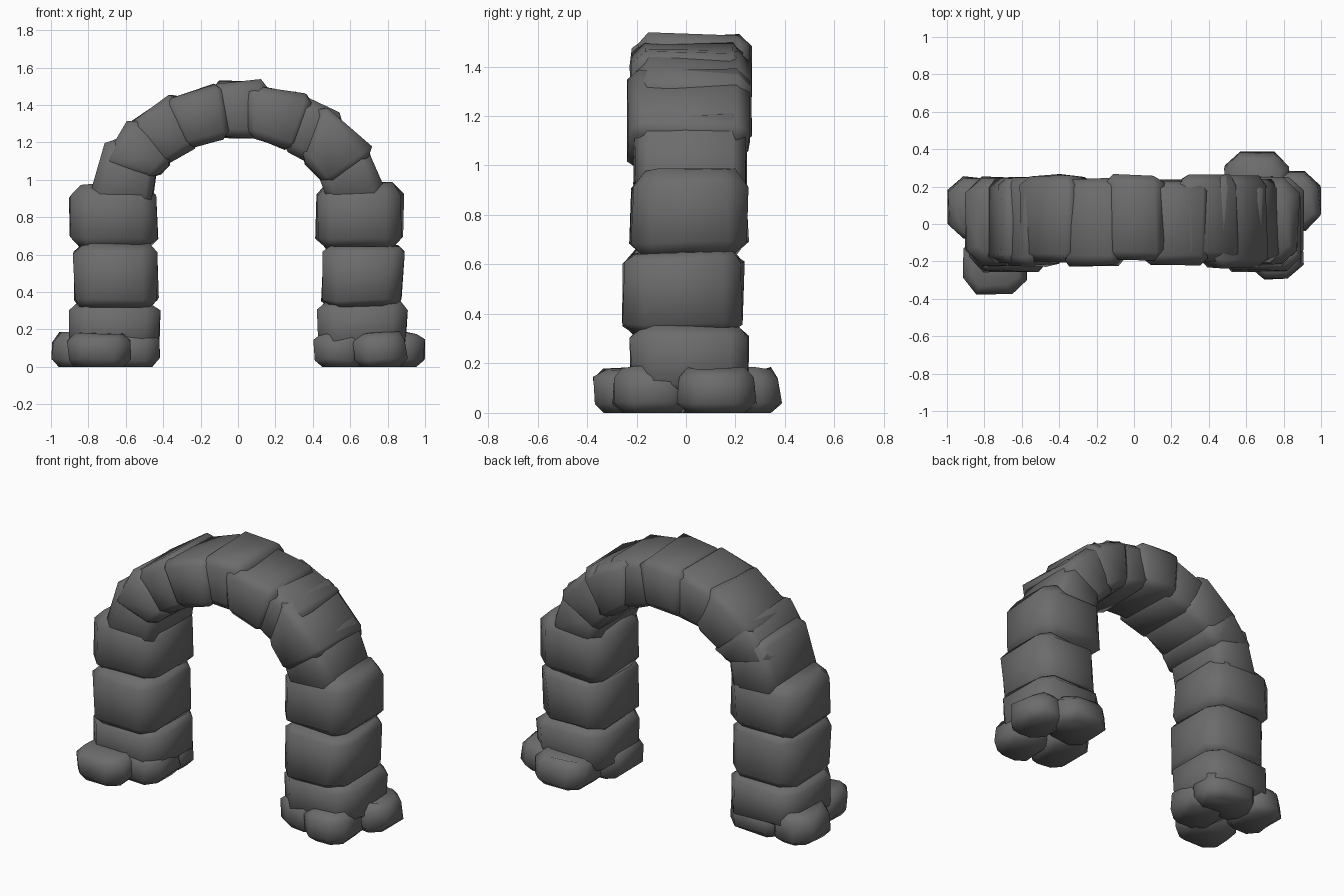
import bpy, bmesh, random
from mathutils import Vector

if "Cube" in bpy.data.objects:
    bpy.data.objects.remove(bpy.data.objects["Cube"])

random.seed(11)
stone_mat = bpy.data.materials.new("dark grey stone")
stone_mat.diffuse_color = (0.15, 0.15, 0.15, 1)
stone_mat.use_nodes = True
stone_mat.node_tree.nodes["Principled BSDF"].inputs["Base Color"].default_value = stone_mat.diffuse_color


def stone(name, outline, y0, y1, bevel=0.04, corner=0.0, jitter=0.01):
    """Pillow-like rock: front outline (4 x,z points) extruded in y, corners chamfered."""
    bm = bmesh.new()
    front = [bm.verts.new((x, y0, z)) for x, z in outline]
    back = [bm.verts.new((x, y1, z)) for x, z in outline]
    bm.faces.new(front)
    bm.faces.new(back[::-1])
    for i in range(4):
        j = (i + 1) % 4
        bm.faces.new((front[j], front[i], back[i], back[j]))
    bmesh.ops.recalc_face_normals(bm, faces=bm.faces[:])
    edges = bm.edges[:]
    if corner:  # upright corners get a wider chamfer than the rims
        upright = [e for e in edges if abs(e.verts[0].co.z - e.verts[1].co.z) > 0.1]
        bmesh.ops.bevel(bm, geom=upright, offset=corner, segments=1, affect='EDGES')
        edges = [e for e in bm.edges if abs(e.verts[0].co.z - e.verts[1].co.z) < 0.08]
    bmesh.ops.bevel(bm, geom=edges, offset=bevel, segments=1, affect='EDGES')
    bmesh.ops.recalc_face_normals(bm, faces=bm.faces[:])
    for v in bm.verts:
        grounded = v.co.z < 0.005
        v.co += Vector([random.uniform(-jitter, jitter) for _ in range(3)])
        v.co.z = 0 if grounded else max(v.co.z, 0)
    me = bpy.data.meshes.new(name)
    bm.to_mesh(me)
    bm.free()
    me.materials.append(stone_mat)
    for p in me.polygons:
        p.use_smooth = True
    ob = bpy.data.objects.new(name, me)
    bpy.context.collection.objects.link(ob)


def block(name, x0, x1, y0, y1, z0, z1, bevel=0.04, corner=0.08):
    stone(name, [(x0, z0), (x1, z0), (x1, z1), (x0, z1)], y0, y1, bevel, corner)


# foot stones around each pillar
feet = [(-0.99, -0.72, -0.08, 0.25), (-0.91, -0.58, -0.37, -0.06),
        (-0.72, -0.42, -0.23, 0.10), (-0.80, -0.43, -0.02, 0.24),
        (0.41, 0.68, -0.23, 0.14), (0.62, 0.90, -0.30, 0.02),
        (0.72, 0.99, -0.03, 0.28), (0.49, 0.82, 0.06, 0.38)]
for i, (x0, x1, y0, y1) in enumerate(feet):
    block(f"foot_stone_{i + 1}", x0, x1, y0, y1, 0, 0.18, 0.04, 0.075)

# pillar stones
block("left_pillar_low", -0.90, -0.42, -0.22, 0.24, 0.08, 0.34)
block("left_pillar_middle", -0.88, -0.43, -0.25, 0.23, 0.32, 0.65)
block("left_pillar_top", -0.90, -0.43, -0.22, 0.25, 0.63, 0.97, 0.06)
block("right_pillar_low", 0.43, 0.90, -0.22, 0.25, 0.08, 0.35)
stone("right_pillar_middle", [(0.45, 0.32), (0.86, 0.32), (0.90, 0.65), (0.45, 0.65)],
      -0.25, 0.23, 0.04, 0.08)
block("right_pillar_top", 0.42, 0.88, -0.22, 0.25, 0.63, 0.98, 0.06)

# arch stones, left to right
arch = [
    [(-0.80, 0.88), (-0.46, 0.86), (-0.42, 1.13), (-0.70, 1.23)],
    [(-0.75, 1.08), (-0.45, 1.00), (-0.33, 1.11), (-0.56, 1.35)],
    [(-0.64, 1.26), (-0.41, 1.06), (-0.20, 1.19), (-0.33, 1.48)],
    [(-0.42, 1.42), (-0.28, 1.16), (-0.04, 1.23), (-0.08, 1.53)],
    [(-0.15, 1.52), (-0.14, 1.23), (0.13, 1.22), (0.16, 1.53)],
    [(0.03, 1.52), (0.05, 1.23), (0.30, 1.15), (0.41, 1.45)],
    [(0.26, 1.49), (0.22, 1.18), (0.42, 1.06), (0.58, 1.33)],
    [(0.45, 1.42), (0.33, 1.12), (0.48, 0.96), (0.74, 1.14)],
    [(0.66, 1.24), (0.43, 1.07), (0.47, 0.88), (0.80, 0.90)],
]
depths = [(-0.21, 0.24), (-0.22, 0.25), (-0.20, 0.26), (-0.22, 0.24), (-0.19, 0.26),
          (-0.22, 0.23), (-0.20, 0.26), (-0.23, 0.25), (-0.21, 0.24)]
for i, (outline, (y0, y1)) in enumerate(zip(arch, depths)):
    stone(f"arch_stone_{i + 1}", outline, y0, y1, 0.045)
